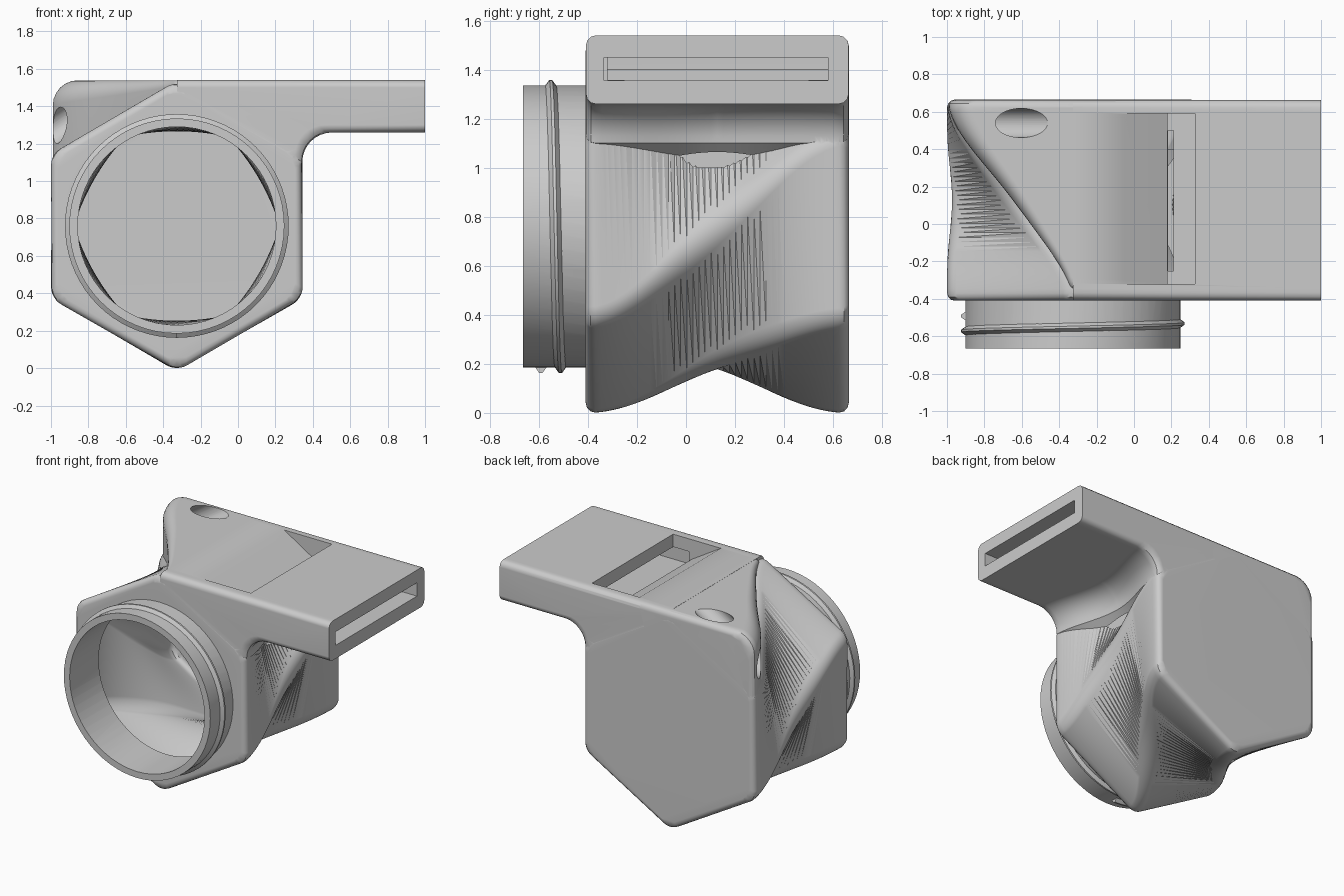
import bpy, bmesh
from math import sin, cos, pi, radians
from mathutils import Matrix, Vector

if "Cube" in bpy.data.objects:
    bpy.data.objects.remove(bpy.data.objects["Cube"])

CX, CZ = -0.327, 0.76          # axis of the twisted body
Y0, Y1 = -0.41, 0.665          # front and back of the body
TOP = 1.54

COLOUR = (0.6, 0.6, 0.6, 1)
grey = bpy.data.materials.new("plain grey")
grey.use_nodes = True
grey.diffuse_color = COLOUR
grey.node_tree.nodes["Principled BSDF"].inputs["Base Color"].default_value = COLOUR


def finish(name, bm):
    bm.normal_update()
    bmesh.ops.triangulate(bm, faces=bm.faces[:])
    bmesh.ops.recalc_face_normals(bm, faces=bm.faces[:])
    mesh = bpy.data.meshes.new(name)
    bm.to_mesh(mesh)
    bm.free()
    mesh.materials.append(grey)
    obj = bpy.data.objects.new(name, mesh)
    bpy.context.collection.objects.link(obj)
    return obj


def loft(name, rings):
    """Skin closed rings of 3D points and cap both ends."""
    bm = bmesh.new()
    loops = [[bm.verts.new(p) for p in ring] for ring in rings]
    n = len(loops[0])
    for a, b in zip(loops, loops[1:]):
        for i in range(n):
            j = (i + 1) % n
            bm.faces.new((a[i], a[j], b[j], b[i]))
    bm.faces.new(loops[0][::-1])
    bm.faces.new(loops[-1])
    return finish(name, bm)


def prism(name, outline, ya, yb):
    return loft(name, [[(x, y, z) for x, z in outline] for y in (ya, yb)])


def cylinder(name, radius, centre, axis, length, sides=64):
    bm = bmesh.new()
    turn = Vector(axis).to_track_quat("Z", "Y").to_matrix().to_4x4()
    bmesh.ops.create_cone(bm, cap_ends=True, segments=sides, radius1=radius, radius2=radius,
                          depth=length, matrix=Matrix.Translation(centre) @ turn)
    return finish(name, bm)


def combine(target, other, operation):
    mod = target.modifiers.new("join", "BOOLEAN")
    mod.operation, mod.solver, mod.object = operation, "EXACT", other
    bpy.context.view_layer.objects.active = target
    bpy.ops.object.modifier_apply(modifier=mod.name)
    bpy.data.objects.remove(other)


def arc(x, z, r, a0, a1, steps):
    angles = [radians(a0 + (a1 - a0) * i / steps) for i in range(steps + 1)]
    return [(x + r * cos(a), z + r * sin(a)) for a in angles]


def progress(y):
    return min(1, max(0, (y - Y0) / (Y1 - Y0)))


def hex_shape(y, inset):
    """Apothem, corner radius and twist in degrees at depth y."""
    s = progress(y)
    waist = sin(pi * s) ** 2
    return 0.672 * (1 - 0.135 * waist) - inset, 0.1 + 0.06 * waist, 60 * s * s * (3 - 2 * s)


def corner(y, inset, k):
    a, r, twist = hex_shape(y, inset)
    angle = 90 + 60 * k + twist
    d = (a - r) / cos(pi / 6)
    return CX + d * cos(radians(angle)), CZ + d * sin(radians(angle)), r, angle


def hexagon(y, inset):
    points = []
    for k in range(6):
        x, z, r, angle = corner(y, inset, k)
        points += arc(x, z, r, angle - 30, angle + 30, 6)
    return points


def filler(y, inset):
    # shoulder standing above the corner that travels from top to left
    s = progress(y)
    x, z, r, _ = corner(y, inset, 0)
    x -= r * s - 0.002
    rr = 0.02 + 0.12 * s
    return ([(-0.1, TOP - 0.001 - inset)]
            + arc(x + rr, TOP - 0.001 - inset - rr, rr, 90, 180, 6)
            + [(x, z - 0.02), (CX, 0.8)])


def spout(y, inset):
    # flat mouthpiece, filleted underneath into the body
    x = 0.345 - 0.1 * sin(pi * progress(y)) ** 2 - inset
    low = 1.26 + inset
    return ([(CX, TOP - inset), (1, TOP - inset), (1, low)]
            + arc(x + 0.16, low - 0.16, 0.16, 90, 180, 8)
            + [(0.0, 0.85), (CX, 1.0)])


def sweep(name, section, ya, yb, steps=40, edge=0.04):
    """Loft a section along y with softly rounded ends."""
    stations = []
    for a in (0, 30, 60):
        stations.append((edge * (1 - cos(radians(a))), edge * (1 - sin(radians(a)))))
    rows = [(ya + d, i) for d, i in stations]
    span = yb - ya - 2 * edge
    rows += [(ya + edge + span * i / steps, 0) for i in range(steps + 1)]
    rows += [(yb - d, i) for d, i in reversed(stations)]
    return loft(name, [[(x, y, z) for x, z in section(y, i)] for y, i in rows])


# Outer shell
body = sweep("whistle_body", hexagon, Y0, Y1)
combine(body, sweep("shoulder", filler, Y0 + 0.06, Y1 - 0.001), "UNION")
combine(body, sweep("mouthpiece", spout, Y0 + 0.002, Y1 - 0.002), "UNION")
combine(body, cylinder("neck", 0.575, (CX, -0.5175, CZ), (0, 1, 0), 0.295), "UNION")

# Hollow chamber and neck bore
combine(body, sweep("chamber", lambda y, i: hexagon(y, i + 0.075), Y0 + 0.07, Y1 - 0.08),
        "DIFFERENCE")
combine(body, cylinder("bore", 0.53, (CX, -0.5, CZ), (0, 1, 0), 0.4), "DIFFERENCE")

# Air slot, sounding window with ramp, and slit down to the chamber
slot = [(0.2, 1.355), (1.1, 1.355), (1.1, 1.45), (0.2, 1.45)]
window = [(-0.055, TOP + 0.003), (0.18, 1.4), (0.18, 1.358), (0.325, 1.358),
          (0.325, 1.7), (-0.055, 1.7)]
slit = [(0.182, 1.0), (0.21, 1.0), (0.21, 1.4), (0.182, 1.4)]
combine(body, prism("air_slot", slot, -0.335, 0.58), "DIFFERENCE")
combine(body, prism("window", window, -0.32, 0.59), "DIFFERENCE")
combine(body, prism("slit", slit, -0.25, 0.5), "DIFFERENCE")

# Slanted cord hole through the shoulder
combine(body, cylinder("cord_hole", 0.078, (-0.8, 0.54, 1.405), (0.4, 0, 0.27), 0.9, 40),
        "DIFFERENCE")

# Screw thread around the neck
rings = []
for i in range(91):
    turn = i / 72
    a = -pi / 2 - 2 * pi * turn
    y = -0.592 + 0.08 * turn
    rings.append([(CX + r * cos(a), y + dy, CZ + r * sin(a))
                  for r, dy in ((0.565, -0.03), (0.598, -0.006), (0.598, 0.006), (0.565, 0.03))])
thread = loft("neck_thread", rings)

# Smooth shading with crisp edges
bpy.ops.object.select_all(action="DESELECT")
for obj in (body, thread):
    obj.select_set(True)
bpy.context.view_layer.objects.active = body
bpy.ops.object.shade_smooth_by_angle(angle=radians(32))
for obj in (body, thread):
    mod = obj.modifiers.new("even shading", "WEIGHTED_NORMAL")
    mod.keep_sharp = True
